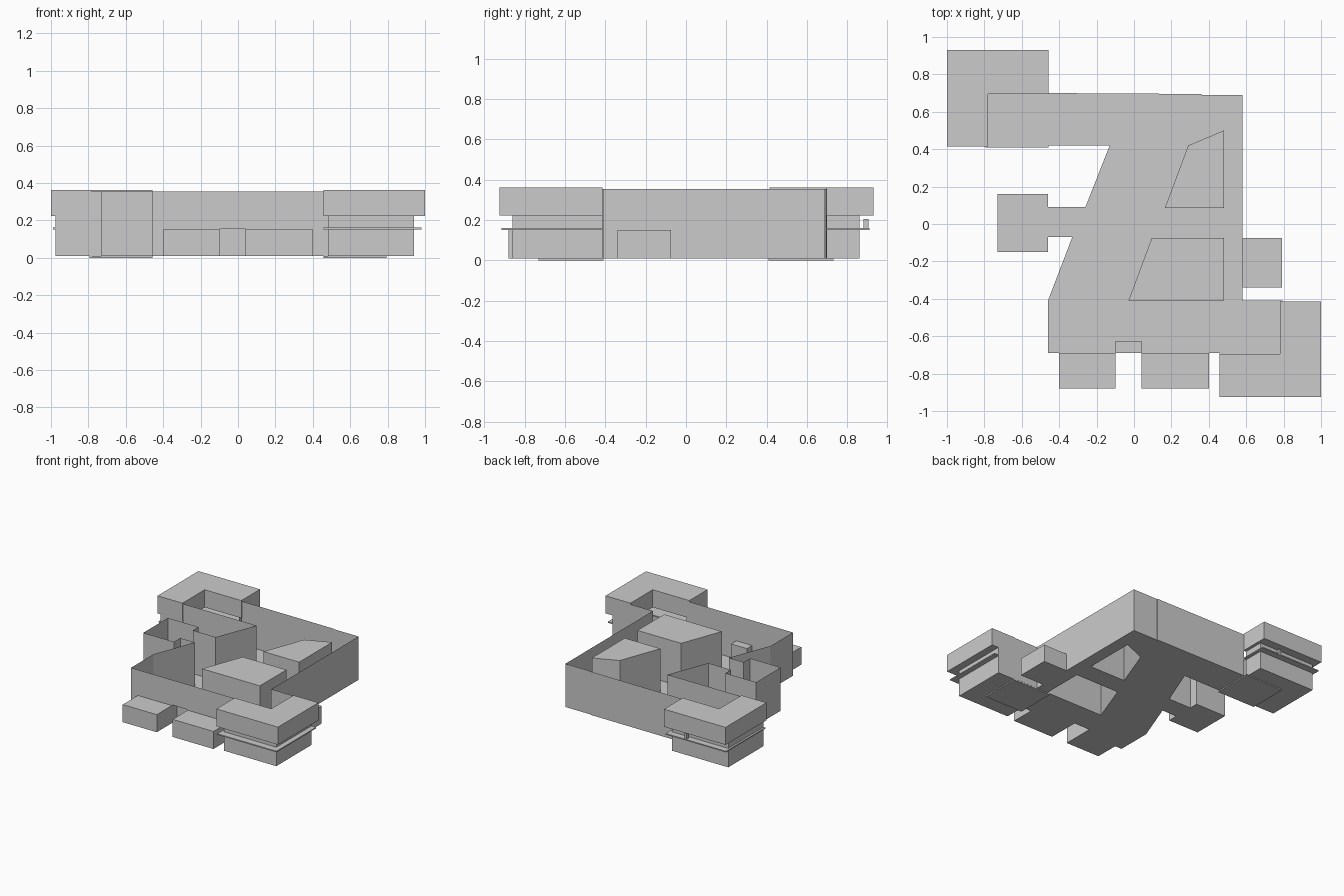
import bpy, bmesh

if "Cube" in bpy.data.objects:
    bpy.data.objects.remove(bpy.data.objects["Cube"])

BASE, TOP = 0.01, 0.355


def finish(bm, name):
    bmesh.ops.remove_doubles(bm, verts=bm.verts, dist=0.0005)
    mesh = bpy.data.meshes.new(name)
    bm.to_mesh(mesh)
    bm.free()
    ob = bpy.data.objects.new(name, mesh)
    bpy.context.collection.objects.link(ob)
    return ob


def add_walls(bm, pts, z0, z1, closed=False):
    """Vertical wall sheets along a plan polyline."""
    pairs = list(zip(pts, pts[1:] + pts[:1])) if closed else list(zip(pts, pts[1:]))
    for a, b in pairs:
        bm.faces.new([bm.verts.new(p) for p in
                      ((*a, z0), (*b, z0), (*b, z1), (*a, z1))])


def walls(name, pts, z0, z1, closed=False):
    bm = bmesh.new()
    add_walls(bm, pts, z0, z1, closed)
    return finish(bm, name)


def prism(name, pts, z0, z1, bottom=True):
    """Closed block from a plan outline."""
    bm = bmesh.new()
    add_walls(bm, pts, z0, z1, True)
    for z in ([z0, z1] if bottom else [z1]):
        bm.faces.new([bm.verts.new((*p, z)) for p in pts])
    ob = finish(bm, name)
    bm = bmesh.new()
    bm.from_mesh(ob.data)
    bmesh.ops.recalc_face_normals(bm, faces=bm.faces)
    bm.to_mesh(ob.data)
    bm.free()
    return ob


def rect(x0, x1, y0, y1):
    return [(x0, y0), (x1, y0), (x1, y1), (x0, y1)]


def sheet(name, loops, z):
    """Flat sheet; the loops after the first are holes."""
    bm = bmesh.new()
    edges = []
    for loop in loops:
        vs = [bm.verts.new((*p, z)) for p in loop]
        edges += [bm.edges.new((a, b)) for a, b in zip(vs, vs[1:] + vs[:1])]
    bmesh.ops.triangle_fill(bm, edges=edges, use_beauty=True, use_dissolve=False,
                            normal=(0, 0, -1))
    return finish(bm, name)


# Plan of the main body: east and north side, then west side
east = [(0.78, -0.41), (0.58, -0.41), (0.58, 0.69), (0.36, 0.69),
        (0.36, 0.695), (-0.46, 0.70)]
west = [(-0.78, 0.42), (-0.13, 0.42), (-0.26, 0.09), (-0.46, 0.09),
        (-0.46, 0.16), (-0.73, 0.16), (-0.73, -0.15), (-0.46, -0.15),
        (-0.46, -0.07), (-0.33, -0.07), (-0.46, -0.41), (-0.46, -0.69)]
recess = [(-0.10, -0.69), (-0.10, -0.625), (0.04, -0.625), (0.04, -0.69)]
courts = [[(0.165, 0.085), (0.48, 0.085), (0.48, 0.50), (0.29, 0.42)],
          [(-0.03, -0.41), (0.48, -0.41), (0.48, -0.075), (0.095, -0.075)]]

# Open-topped shell with a floor pierced by the courtyards
walls("east_wall", east, BASE, TOP)
walls("west_wall", west + [recess[0]], BASE, TOP)
walls("front_wall", [recess[3], (0.48, -0.69)], BASE, TOP)
sheet("floor", [east + [(-0.78, 0.70)] + west + recess + [(0.78, -0.69)]] + courts, BASE)
for i, court in enumerate(courts):
    prism(f"courtyard_{i + 1}", court, BASE, TOP, bottom=False)

# Entrance recess and lintel
walls("recess_walls", recess, BASE, 0.155)
sheet("recess_ceiling", [recess], 0.155)
walls("lintel", [recess[0], recess[3]], 0.155, TOP)

# Low annexes
for name, r in (("front_annex_left", (-0.40, -0.10, -0.88, -0.69)),
                ("front_annex_right", (0.04, 0.40, -0.88, -0.69)),
                ("side_annex", (0.58, 0.79, -0.34, -0.075))):
    prism(name, rect(*r), BASE, 0.15)

# Two diagonal corner wings: overhanging top, recessed base, thin ledge
for tag, s, xo, yo, xl, yl, xs, ys in (
        ("front", 1, 1.0, 0.925, 0.94, 0.86, 0.98, 0.915),
        ("back", -1, 1.0, 0.93, 0.975, 0.86, 0.99, 0.91)):
    def ell(x_in, x_out, y_out):
        return [(s * x, -s * y) for x, y in
                ((x_in, 0.695), (x_in, y_out), (x_out, y_out),
                 (x_out, 0.415), (0.78, 0.415), (0.78, 0.695))]
    prism(f"{tag}_wing_top", ell(0.457, xo, yo), 0.222, 0.362)
    low = ell(0.48, xl, yl)
    walls(f"{tag}_wing_base", low[:5], BASE, 0.222)
    sheet(f"{tag}_wing_floor", [low], BASE)
    prism(f"{tag}_wing_ledge", ell(0.457, xs, ys), 0.152, 0.161)
    prism(f"{tag}_wing_footing",
          rect(*sorted((s * 0.457, s * 0.795)), *sorted((-s * 0.73, -s * 0.41))), 0, 0.009)

# Small post on the back ledge
prism("ledge_post", rect(-0.64, -0.62, 0.88, 0.905), 0.16, 0.205)
